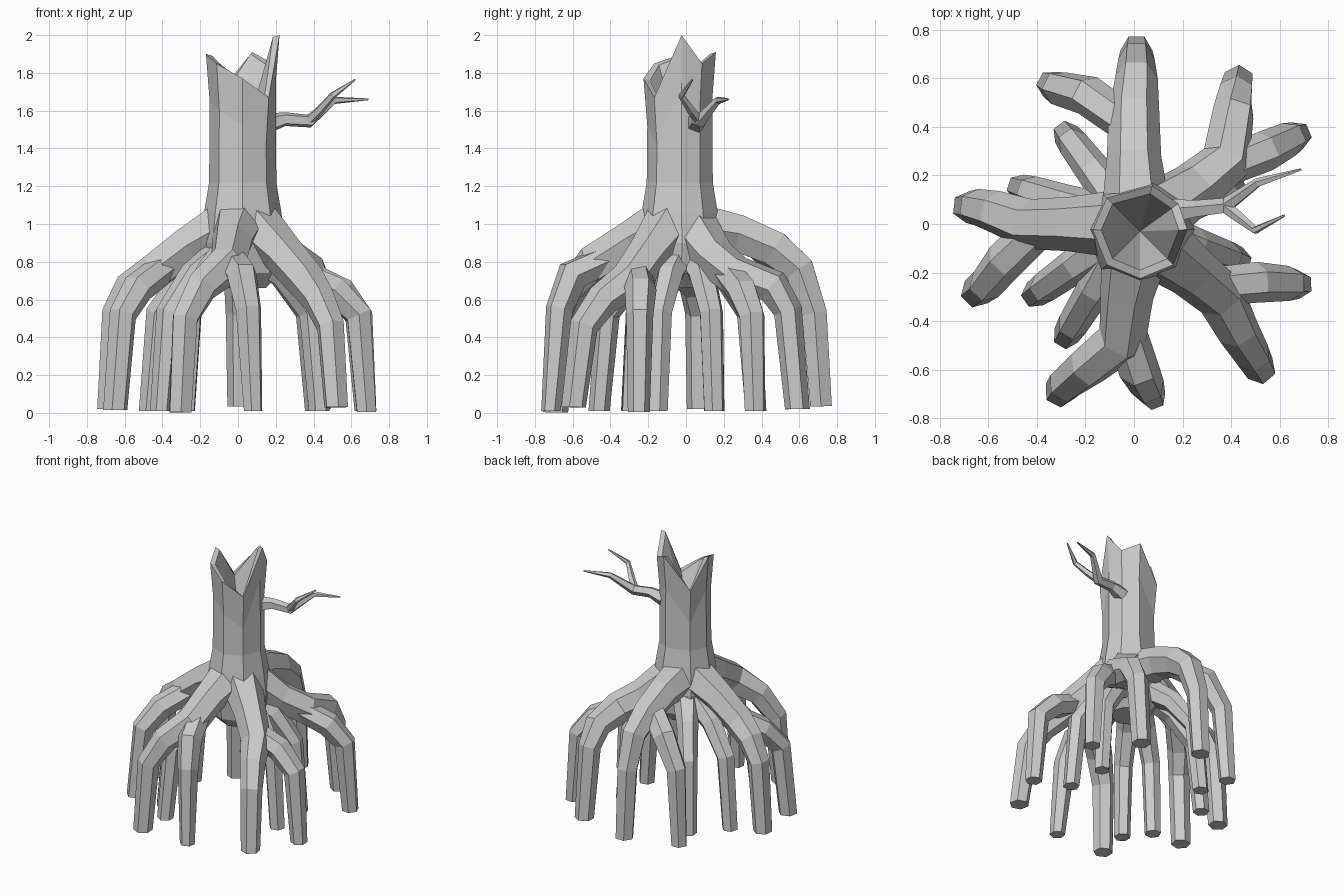
import bpy, bmesh
from math import cos, sin, pi, radians
from mathutils import Vector

if "Cube" in bpy.data.objects:
    bpy.data.objects.remove(bpy.data.objects["Cube"])


def finish(bm, name):
    bmesh.ops.recalc_face_normals(bm, faces=bm.faces)
    mesh = bpy.data.meshes.new(name)
    bm.to_mesh(mesh)
    bm.free()
    obj = bpy.data.objects.new(name, mesh)
    bpy.context.collection.objects.link(obj)
    return obj


def skin(bm, rings):
    for a, b in zip(rings, rings[1:]):
        n = len(a)
        for i in range(n):
            bm.faces.new((a[i], a[(i + 1) % n], b[(i + 1) % n], b[i]))


def tube(bm, pts, radii, sides=6, foot=True):
    """Faceted limb swept along pts, mitred at each bend."""
    pts = [Vector(p) for p in pts]
    head = pts[-1] - pts[0]
    side0 = Vector((-head.y, head.x, 0)).normalized()
    rings = []
    for i, (p, r) in enumerate(zip(pts, radii)):
        d_in = (p - pts[max(i - 1, 0)]).normalized()
        d_out = (pts[min(i + 1, len(pts) - 1)] - p).normalized()
        t = (d_in + d_out).normalized()
        stretch = 1 / max(t.dot(d_out if d_out.length else d_in), 0.75)
        if foot and i == len(pts) - 1:
            t = (t + Vector((0, 0, -6))).normalized()
        up = t.cross(side0).normalized()
        side = up.cross(t)
        rings.append([bm.verts.new(p + r * (cos(a) * side + stretch * sin(a) * up))
                      for a in (2 * pi * k / sides for k in range(sides))])
    skin(bm, rings)
    bm.faces.new(rings[0])
    bm.faces.new(rings[-1])


# Trunk: octagonal, flared foot, splintered rim, conical hollow
bm = bmesh.new()
angles = [radians(a) for a in (2, 36, 75, 135, 178, 225, 270, 315)]
rim_z = (2.0, 1.85, 1.91, 1.68, 1.9, 1.85, 1.77, 1.67)
CX, CY = 0.025, -0.03


def ring(r, zs):
    return [bm.verts.new((CX + r * cos(a), CY + r * sin(a), z))
            for a, z in zip(angles, zs)]


profile = [(0.12, 0.66), (0.2, 0.74), (0.225, 0.9), (0.205, 1.06), (0.178, 1.22)]
rings = [ring(r, [z] * 8) for r, z in profile]
rings.append(ring(0.175, [z - 0.25 for z in rim_z]))
rings.append(ring(0.195, rim_z))
rings.append(ring(0.16, [z - 0.01 for z in rim_z]))
skin(bm, rings)
bm.faces.new(rings[0])
apex = bm.verts.new((CX, CY, 1.42))
for i in range(8):
    bm.faces.new((rings[-1][i], rings[-1][(i + 1) % 8], apex))
finish(bm, "trunk")


# Main roots: a thick arm from the trunk that forks into two stilts
def main_root(name, arm, leg_a, leg_b, r_b=0.058):
    bm = bmesh.new()
    tube(bm, arm + leg_a, (0.145, 0.112, 0.104, 0.088, 0.075, 0.066))
    # second stilt starts buried inside the arm
    start = Vector(arm[1]).lerp(Vector(arm[2]), 0.6) - Vector((0, 0, 0.02))
    tube(bm, [start] + leg_b, (0.08, 0.084, 0.072, r_b))
    finish(bm, name)


main_root("back_root",
          [(0.01, 0.03, 0.99), (0, 0.28, 0.95), (0, 0.47, 0.87)],
          [(0.01, 0.6, 0.76), (0.01, 0.68, 0.53), (0.01, 0.715, 0.035)],
          [(-0.19, 0.53, 0.77), (-0.31, 0.56, 0.57), (-0.345, 0.575, 0.02)])
main_root("back_right_root",
          [(0.06, 0.02, 0.99), (0.25, 0.15, 0.82), (0.38, 0.26, 0.73)],
          [(0.41, 0.46, 0.67), (0.42, 0.54, 0.54), (0.43, 0.59, 0.02)],
          [(0.54, 0.3, 0.64), (0.64, 0.35, 0.51), (0.675, 0.365, 0.01)])
main_root("front_right_root",
          [(0.08, -0.08, 1.0), (0.24, -0.2, 0.84), (0.36, -0.3, 0.7)],
          [(0.43, -0.44, 0.6), (0.49, -0.54, 0.46), (0.52, -0.595, 0.03)],
          [(0.51, -0.24, 0.65), (0.64, -0.245, 0.52), (0.68, -0.25, 0.005)])
main_root("front_root",
          [(0.01, -0.08, 1.02), (-0.03, -0.29, 0.91), (-0.05, -0.48, 0.79)],
          [(-0.19, -0.59, 0.67), (-0.28, -0.66, 0.5), (-0.305, -0.69, 0.003)],
          [(0.02, -0.6, 0.73), (0.055, -0.67, 0.55), (0.08, -0.715, 0.01)], 0.052)
main_root("left_root",
          [(-0.04, 0, 1.01), (-0.27, 0, 0.88), (-0.44, 0, 0.75)],
          [(-0.57, 0.05, 0.67), (-0.65, 0.07, 0.53), (-0.685, 0.07, 0.02)],
          [(-0.53, -0.15, 0.66), (-0.61, -0.25, 0.52), (-0.65, -0.28, 0.015)], 0.066)

# Inner roots: thinner single stilts under the trunk, one per foot position
inner_feet = [(-0.28, 0.37), (-0.47, 0.15), (-0.41, -0.29), (-0.28, -0.46),
              (0.43, -0.15), (0.41, 0.15)]
for n, (x, y) in enumerate(inner_feet):
    bm = bmesh.new()
    path = [(x * f, y * f, z) for f, z in
            ((0.15, 0.86), (0.58, 0.73), (0.9, 0.53), (1, 0.01))]
    tube(bm, path, (0.095, 0.074, 0.064, 0.056))
    finish(bm, f"inner_root_{n + 1}")

# Dead branch with a forked tip
bm = bmesh.new()
tube(bm, [(0.15, 0.05, 1.53), (0.25, 0.06, 1.555), (0.38, 0.075, 1.545),
          (0.51, 0.17, 1.655), (0.69, 0.225, 1.66)],
     (0.055, 0.038, 0.034, 0.02, 0.005), 5, False)
tube(bm, [(0.37, 0.075, 1.545), (0.43, 0.03, 1.6), (0.5, -0.025, 1.68), (0.62, 0.035, 1.765)],
     (0.028, 0.024, 0.017, 0.005), 5, False)
finish(bm, "branch")
